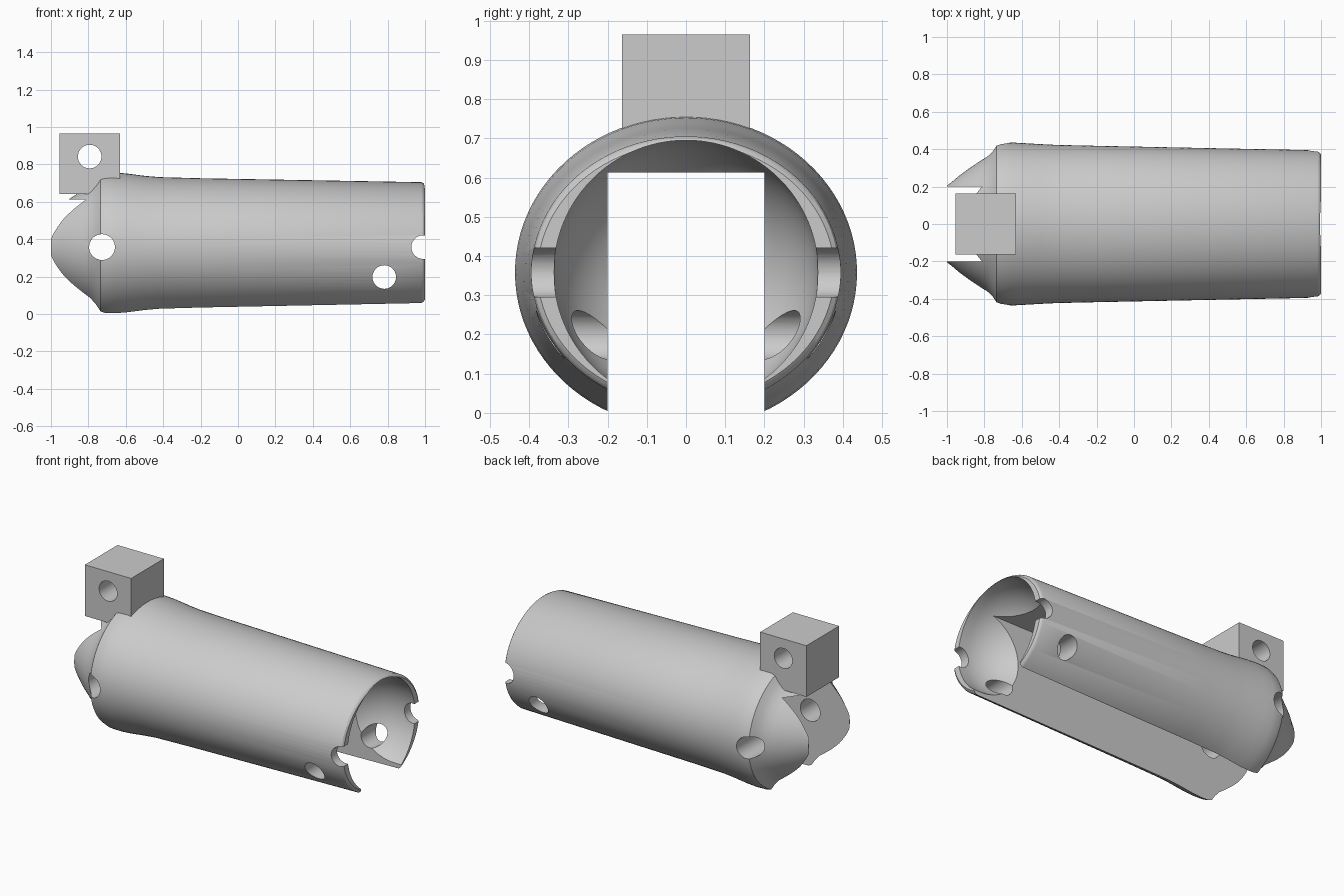
import bpy, bmesh, math
from mathutils import Matrix

cube = bpy.data.objects.get("Cube")
if cube:
    bpy.data.objects.remove(cube, do_unlink=True)

AXIS_Z = 0.358      # height of the body's long axis
SIDES = 96

grey = bpy.data.materials.new("light grey")
grey.use_nodes = True
colour = (0.6, 0.6, 0.6, 1)
grey.diffuse_color = colour
grey.node_tree.nodes["Principled BSDF"].inputs["Base Color"].default_value = colour


def finish(name, bm):
    bmesh.ops.recalc_face_normals(bm, faces=bm.faces)
    mesh = bpy.data.meshes.new(name)
    bm.to_mesh(mesh)
    bm.free()
    mesh.materials.append(grey)
    obj = bpy.data.objects.new(name, mesh)
    bpy.context.collection.objects.link(obj)
    return obj


def loft(name, rings):
    """Elliptical rings (x, half width, half height) skinned along x."""
    bm = bmesh.new()
    loops = []
    for x, ry, rz in rings:
        angles = [2 * math.pi * i / SIDES for i in range(SIDES)]
        loops.append([bm.verts.new((x, ry * math.cos(a), AXIS_Z + rz * math.sin(a))) for a in angles])
    for a, b in zip(loops, loops[1:]):
        for i in range(SIDES):
            j = (i + 1) % SIDES
            bm.faces.new((a[i], a[j], b[j], b[i]))
    bm.faces.new(loops[0])
    bm.faces.new(loops[-1])
    return finish(name, bm)


def box(name, low, high):
    bm = bmesh.new()
    size = [h - l for l, h in zip(low, high)]
    mid = [(h + l) / 2 for l, h in zip(low, high)]
    bmesh.ops.create_cube(bm, size=1, matrix=Matrix.Translation(mid) @ Matrix.Diagonal((*size, 1)))
    return finish(name, bm)


def cross_pin(name, x, z, radius):
    """Cylinder running across the model along y."""
    bm = bmesh.new()
    turn = Matrix.Translation((x, 0, z)) @ Matrix.Rotation(math.pi / 2, 4, "X")
    bmesh.ops.create_cone(bm, cap_ends=True, segments=48, radius1=radius, radius2=radius, depth=1.4, matrix=turn)
    return finish(name, bm)


def cut(target, cutter):
    mod = target.modifiers.new("cut", "BOOLEAN")
    mod.operation = "DIFFERENCE"
    mod.solver = "EXACT"
    mod.object = cutter
    bpy.ops.object.select_all(action="DESELECT")
    bpy.context.view_layer.objects.active = target
    target.select_set(True)
    bpy.ops.object.modifier_apply(modifier=mod.name)
    bpy.data.objects.remove(cutter, do_unlink=True)


def smooth(obj):
    bpy.ops.object.select_all(action="DESELECT")
    bpy.context.view_layer.objects.active = obj
    obj.select_set(True)
    bpy.ops.object.shade_smooth_by_angle(angle=math.radians(30))


# Tapered body with a domed, flared end
body = loft("body", [
    (-1.0, 0.205, 0.185), (-0.97, 0.228, 0.207), (-0.93, 0.262, 0.238), (-0.88, 0.298, 0.272),
    (-0.83, 0.332, 0.303), (-0.79, 0.357, 0.328), (-0.76, 0.388, 0.357), (-0.735, 0.425, 0.39),
    (-0.71, 0.434, 0.397), (-0.66, 0.436, 0.398), (-0.6, 0.433, 0.394), (-0.5, 0.427, 0.381),
    (-0.42, 0.423, 0.374), (-0.2, 0.418, 0.368), (0.98, 0.394, 0.347),
    (0.992, 0.389, 0.341), (1.0, 0.378, 0.33)])

# Rounded socket in the open end
centre, r = 0.95, 0.337
bowl = [(centre - r * math.cos(t), r * math.sin(t), r * math.sin(t))
        for t in (math.pi / 2 * k / 20 for k in range(1, 21))]
cut(body, loft("socket_cutter", bowl + [(1.2, r, r)]))

# Full length slot, open underneath
cut(body, box("slot_cutter", (-1.3, -0.2, -0.5), (1.3, 0.2, 0.613)))

# Cross holes and the end notch
for x, z, radius in ((-0.727, 0.358, 0.069), (0.782, 0.198, 0.063), (0.99, 0.358, 0.063)):
    cut(body, cross_pin("hole_cutter", x, z, radius))
smooth(body)

# Drilled mounting block on top
block = box("mounting_block", (-0.955, -0.163, 0.642), (-0.632, 0.163, 0.965))
cut(block, cross_pin("hole_cutter", -0.793, 0.842, 0.063))
smooth(block)
